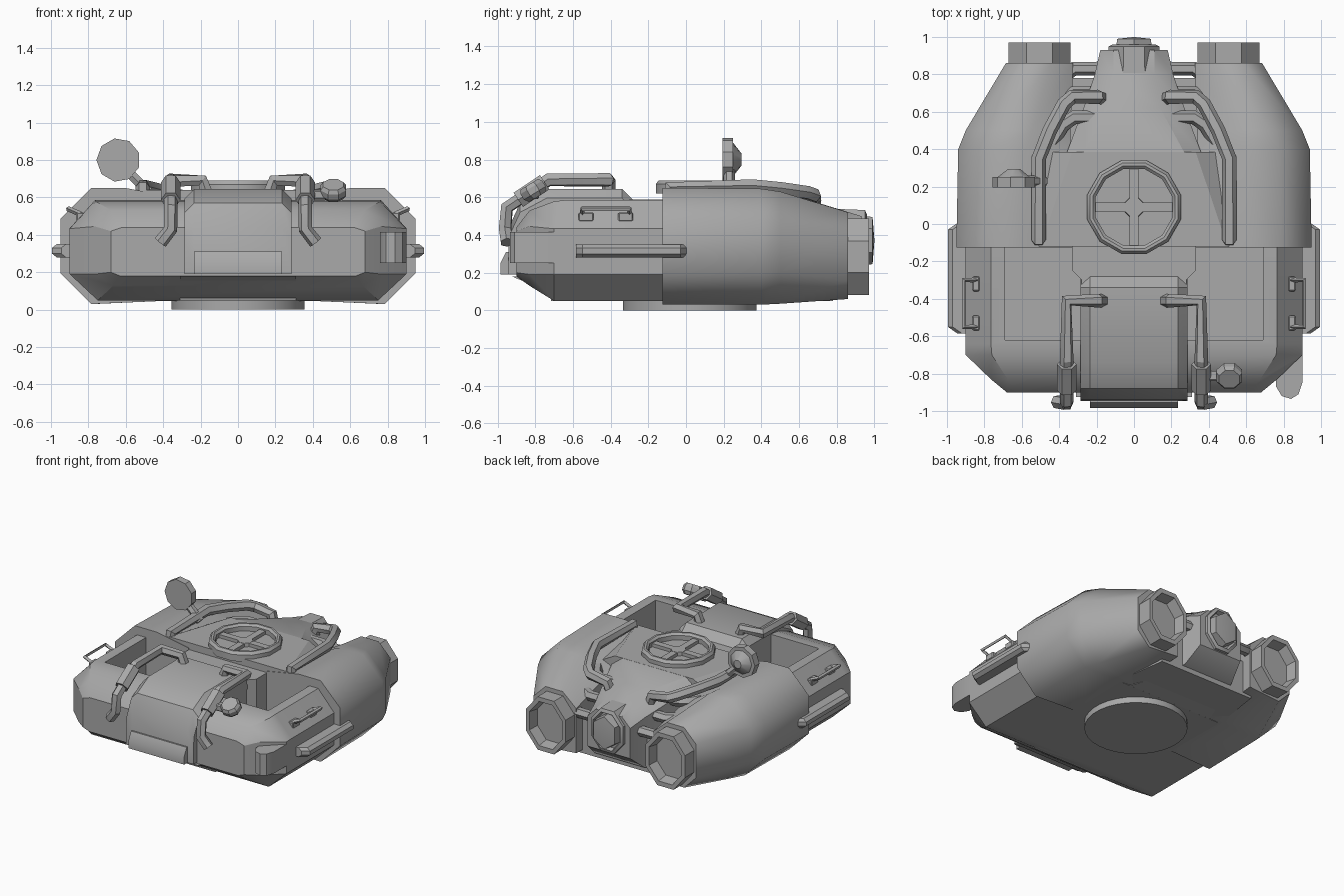
import bpy, bmesh, math
from mathutils import Vector, Matrix

if "Cube" in bpy.data.objects:
    bpy.data.objects.remove(bpy.data.objects["Cube"])

grey = bpy.data.materials.new("hull_grey")
grey.use_nodes = True
grey.diffuse_color = (0.4, 0.4, 0.4, 1)
grey.node_tree.nodes["Principled BSDF"].inputs["Base Color"].default_value = (0.4, 0.4, 0.4, 1)
parts = []


def finish(name, bm, matrix=None):
    """Turn a bmesh into a named object with outward normals."""
    bmesh.ops.remove_doubles(bm, verts=bm.verts, dist=1e-5)
    if matrix:
        bm.transform(matrix)
    bmesh.ops.recalc_face_normals(bm, faces=bm.faces)
    mesh = bpy.data.meshes.new(name)
    bm.to_mesh(mesh)
    bm.free()
    mesh.materials.append(grey)
    ob = bpy.data.objects.new(name, mesh)
    bpy.context.collection.objects.link(ob)
    parts.append(ob)
    return ob


def loft(name, sections, matrix=None):
    """Skin equal-length rings of points and cap both ends."""
    bm = bmesh.new()
    rings = [[bm.verts.new(p) for p in ring] for ring in sections]
    n = len(rings[0])
    for a, b in zip(rings, rings[1:]):
        for i in range(n):
            bm.faces.new((a[i], a[(i + 1) % n], b[(i + 1) % n], b[i]))
    bm.faces.new(rings[0])
    bm.faces.new(rings[-1])
    return finish(name, bm, matrix)


def hull_ring(y, x, z0, z1, low, top):
    """Chamfered rectangle across y; low and top are (x, z) chamfer sizes."""
    (a, b), (c, d) = low, top
    half = [(x - a, z0), (x, z0 + b), (x, z1 - d), (x - c, z1)]
    return [(px, y, pz) for px, pz in half] + [(-px, y, pz) for px, pz in reversed(half)]


def pod_ring(y, x0, x1, ridge, z0, z1, c, drop):
    """Pod cross-section: chamfered outside, sloping in from the top ridge."""
    return [(x, y, z) for x, z in (
        (x0, z0 + 0.02), (x1 - c, z0), (x1, z0 + c), (x1, z1 - c),
        (x1 - c, z1), (ridge, z1), (x0, z1 - drop))]


def box(name, lo, hi, bevel=0.0, matrix=None):
    bm = bmesh.new()
    bmesh.ops.create_cube(bm, size=1)
    lo, hi = Vector(lo), Vector(hi)
    for v in bm.verts:
        v.co = (lo + hi) / 2 + v.co * (hi - lo)
    if bevel:
        bmesh.ops.bevel(bm, geom=bm.edges[:], offset=bevel, segments=1, affect='EDGES')
    return finish(name, bm, matrix)


def lathe(name, profile, sides, matrix):
    """Spin (radius, height) points about local z, flats facing the axes."""
    bm = bmesh.new()
    grow = 1 / math.cos(math.pi / sides)
    verts = [bm.verts.new((r * grow, 0, z)) for r, z in profile]
    edges = [bm.edges.new(p) for p in zip(verts, verts[1:])]
    bmesh.ops.spin(bm, geom=verts + edges, cent=(0, 0, 0), axis=(0, 0, 1),
                   angle=2 * math.pi, steps=sides, use_merge=True)
    return finish(name, bm, matrix @ Matrix.Rotation(math.pi / sides, 4, 'Z'))


def tube(name, points, radius, side=1, level=1):
    """Faceted bar along a polyline, mirrored in x when side is -1."""
    cu = bpy.data.curves.new(name, 'CURVE')
    cu.dimensions = '3D'
    cu.bevel_depth, cu.bevel_resolution, cu.use_fill_caps = radius, level, True
    sp = cu.splines.new('POLY')
    sp.points.add(len(points) - 1)
    for p, (x, y, z) in zip(sp.points, points):
        p.co = (x * side, y, z, 1)
    tmp = bpy.data.objects.new(name + "_path", cu)
    bpy.context.collection.objects.link(tmp)
    dg = bpy.context.evaluated_depsgraph_get()
    mesh = bpy.data.meshes.new_from_object(tmp.evaluated_get(dg))
    bpy.data.objects.remove(tmp)
    bm = bmesh.new()
    bm.from_mesh(mesh)
    return finish(name, bm)


def cut(target, cutter):
    mod = target.modifiers.new("cut", 'BOOLEAN')
    mod.operation, mod.object, mod.solver = 'DIFFERENCE', cutter, 'EXACT'
    bpy.context.view_layer.objects.active = target
    bpy.ops.object.modifier_apply(modifier=mod.name)
    parts.remove(cutter)
    bpy.data.objects.remove(cutter)


ALONG_Y = Matrix.Rotation(-math.pi / 2, 4, 'X')

# Front hull with an open well on each side
front = loft("front_hull", [
    hull_ring(-0.10, 0.9, 0.05, 0.585, (0.15, 0.14), (0.135, 0.15)),
    hull_ring(-0.64, 0.9, 0.05, 0.585, (0.15, 0.14), (0.135, 0.15)),
    hull_ring(-0.70, 0.9, 0.05, 0.578, (0.15, 0.14), (0.14, 0.145)),
    hull_ring(-0.83, 0.765, 0.13, 0.53, (0.1, 0.06), (0.09, 0.085)),
    hull_ring(-0.90, 0.68, 0.18, 0.44, (0.05, 0.02), (0.06, 0.02))])
for s in (1, -1):
    xs = sorted((0.28 * s, 0.69 * s))
    cut(front, box("well_cutter", (xs[0], -0.62, 0.2), (xs[1], 0, 0.8)))

# Centre hood, its lip, lower step and the column behind it
hood_line = [(-0.28, 0.585), (-0.34, 0.645), (-0.74, 0.645), (-0.88, 0.57), (-0.94, 0.44),
             (-0.945, 0.19), (-0.6, 0.19)]
loft("hood", [[(x, y, z - d * (z > 0.2)) for y, z in hood_line] for x, d in
              ((-0.285, 0.05), (-0.235, 0), (0.235, 0), (0.285, 0.05))])
lip = [(-0.9, 0.19), (-0.985, 0.19), (-0.985, 0.25), (-0.955, 0.31), (-0.9, 0.31)]
loft("hood_lip", [[(x, y, z) for y, z in lip] for x in (-0.235, 0.235)])
step = [(-0.6, 0.05), (-0.715, 0.05), (-0.73, 0.1), (-0.925, 0.18), (-0.6, 0.18)]
loft("hood_step", [[(x, y, z) for y, z in step] for x in (-0.31, 0.31)])
column = [(-0.33, -0.05), (-0.33, -0.25), (-0.28, -0.3), (0.28, -0.3), (0.33, -0.25), (0.33, -0.05)]
loft("deck_column", [[(x, y, z) for x, y in column] for z in (0.1, 0.587)])


# Rear deck tapering to the tail
def deck_ring(y, bottom, top, wide, narrow):
    return [(-wide, y, bottom), (wide, y, bottom), (wide, y, top - 0.07), (narrow, y, top),
            (-narrow, y, top), (-wide, y, top - 0.07)]


loft("rear_deck", [deck_ring(-0.12, 0.045, 0.64, 0.58, 0.5), deck_ring(0.385, 0.045, 0.64, 0.46, 0.33)])
loft("tail", [deck_ring(0.38, 0.045, 0.64, 0.36, 0.27), deck_ring(0.62, 0.055, 0.595, 0.27, 0.14),
              deck_ring(0.80, 0.09, 0.54, 0.21, 0.11), deck_ring(0.93, 0.2, 0.5, 0.18, 0.11)])
loft("pod_bridge", [[(-x, y, 0.05), (x, y, 0.05), (x, y, 0.32), (-x, y, 0.32)]
                    for x, y in ((0.46, 0.38), (0.4, 0.78))])
tail_end = Matrix.Translation((0, 0.8, 0.37)) @ Matrix.Diagonal((1, 1, 1.2, 1)) @ ALONG_Y
lathe("tail_lamp", [(0, 0), (0.14, 0), (0.135, 0.15), (0.115, 0.16), (0.105, 0.13), (0, 0.13)], 8, tail_end)
lathe("tail_lens", [(0, 0.05), (0.1, 0.1), (0.09, 0.19), (0, 0.2)], 6, tail_end)

# Side pods, nozzles and everything mirrored
for s in (1, -1):
    tag = "left" if s > 0 else "right"
    flip = Matrix.Diagonal((s, 1, 1, 1))
    loft(tag + "_pod", [
        pod_ring(-0.125, 0.33, 0.95, 0.6, 0.03, 0.65, 0.165, 0.05),
        pod_ring(0.40, 0.34, 0.94, 0.58, 0.03, 0.645, 0.165, 0.1),
        pod_ring(0.50, 0.34, 0.90, 0.545, 0.035, 0.63, 0.165, 0.12),
        pod_ring(0.86, 0.325, 0.685, 0.44, 0.06, 0.52, 0.1, 0.1)], flip)
    lathe(tag + "_nozzle", [(0.166, -0.04), (0.166, 0.11), (0.138, 0.11), (0.125, 0.03), (0, 0.03)], 8,
          Matrix.Translation((0.505 * s, 0.86, 0.285)) @ Matrix.Diagonal((1, 1, 1.22, 1)) @ ALONG_Y)
    # Rail over the pod
    tube(tag + "_deck_rail", [(0.51, -0.085, 0.58), (0.51, -0.085, 0.655), (0.51, 0.35, 0.66),
                              (0.45, 0.5, 0.645), (0.375, 0.64, 0.625), (0.33, 0.68, 0.61),
                              (0.19, 0.68, 0.59), (0.17, 0.67, 0.52)], 0.039, s)
    # Exhaust pipes stacked beside the tail
    for i in range(3):
        y, z = 0.57 + 0.13 * i, 0.54 - 0.08 * i
        tube(f"{tag}_exhaust_{i + 1}", [(0.14, y, z), (0.32, y, z), (0.38, y - 0.04, z), (0.46, y - 0.17, z)],
             0.038, s)
    # Hood handle bar with grip
    tube(tag + "_hood_bar", [(0.17, -0.41, 0.63), (0.19, -0.41, 0.69), (0.36, -0.41, 0.692),
                             (0.36, -0.73, 0.692), (0.36, -0.95, 0.545), (0.36, -0.96, 0.43),
                             (0.415, -0.95, 0.36)], 0.037, s)
    tube(tag + "_bar_grip", [(0.36, -0.75, 0.68), (0.36, -0.89, 0.586)], 0.052, s)
    # Solid side bumper and cover grab handle
    loft(tag + "_side_bumper", [[(0.88, -0.585, z), (x - 0.05, -0.585, z), (x, -0.55, z), (x, -0.03, z),
                                 (x - 0.05, 0.005, z), (0.88, 0.005, z)]
                                for x, z in ((0.97, 0.28), (0.995, 0.3), (0.995, 0.33), (0.97, 0.35))], flip)
    tube(tag + "_grab_handle", [(0.84, -0.55, 0.51), (0.91, -0.55, 0.54), (0.91, -0.3, 0.54),
                                (0.84, -0.3, 0.51)], 0.014, s, 0)
    for y in (-0.53, -0.32):
        box(tag + "_handle_foot", (0.825, y - 0.04, 0.47), (0.865, y + 0.04, 0.52), 0.006, flip)

# Roof hatch wheel
hatch = Matrix.Translation((0, 0.09, 0))
lathe("hatch_ring", [(0.205, 0.63), (0.205, 0.675), (0.22, 0.69), (0.235, 0.69), (0.25, 0.67), (0.25, 0.62)],
      12, hatch)
lathe("hatch_hub", [(0.055, 0.62), (0.05, 0.667), (0, 0.667)], 8, hatch)
for turn in (0, math.pi / 2):
    box("hatch_spoke", (-0.215, -0.025, 0.63), (0.215, 0.025, 0.665), 0,
        hatch @ Matrix.Rotation(turn, 4, 'Z'))

# Turntable under the hull
lathe("base_disc", [(0, 0), (0.355, 0), (0.355, 0.08), (0, 0.08)], 32, Matrix.Translation((0, 0.02, 0)))

# Tilted periscope on the front corner
lathe("periscope", [(0, -0.04), (0.05, -0.04), (0.068, -0.015), (0.068, 0.02), (0.055, 0.04), (0, 0.04)], 8,
      Matrix.Translation((0.51, -0.81, 0.635)) @ Matrix.Rotation(0.55, 4, 'X'))
box("periscope_arm", (0.38, -0.84, 0.59), (0.48, -0.78, 0.64), 0.008)

# Corner headlamp
lamp = [(0.76, -0.7), (0.76, -0.87), (0.79, -0.92), (0.84, -0.935), (0.88, -0.91), (0.9, -0.85), (0.9, -0.7)]
loft("headlamp", [[(x, y, z) for x, y in lamp] for z in (0.25, 0.415)])

# Dish on its stalk
lathe("dish", [(0, 0), (0.11, 0), (0.11, 0.055), (0.085, 0.055), (0.03, 0.1), (0, 0.1)], 9,
      Matrix.Translation((-0.64, 0.195, 0.8)) @ ALONG_Y)
tube("dish_stalk", [(-0.6, 0.23, 0.75), (-0.54, 0.23, 0.69), (-0.48, 0.23, 0.63)], 0.03)

# Smooth shading: round pods, crisp chamfers elsewhere
bpy.context.view_layer.objects.active = front
for pods, angle in ((False, 32), (True, 50)):
    for ob in bpy.context.view_layer.objects:
        ob.select_set(ob in parts and ob.name.endswith("_pod") == pods)
    bpy.ops.object.shade_smooth_by_angle(angle=math.radians(angle))
